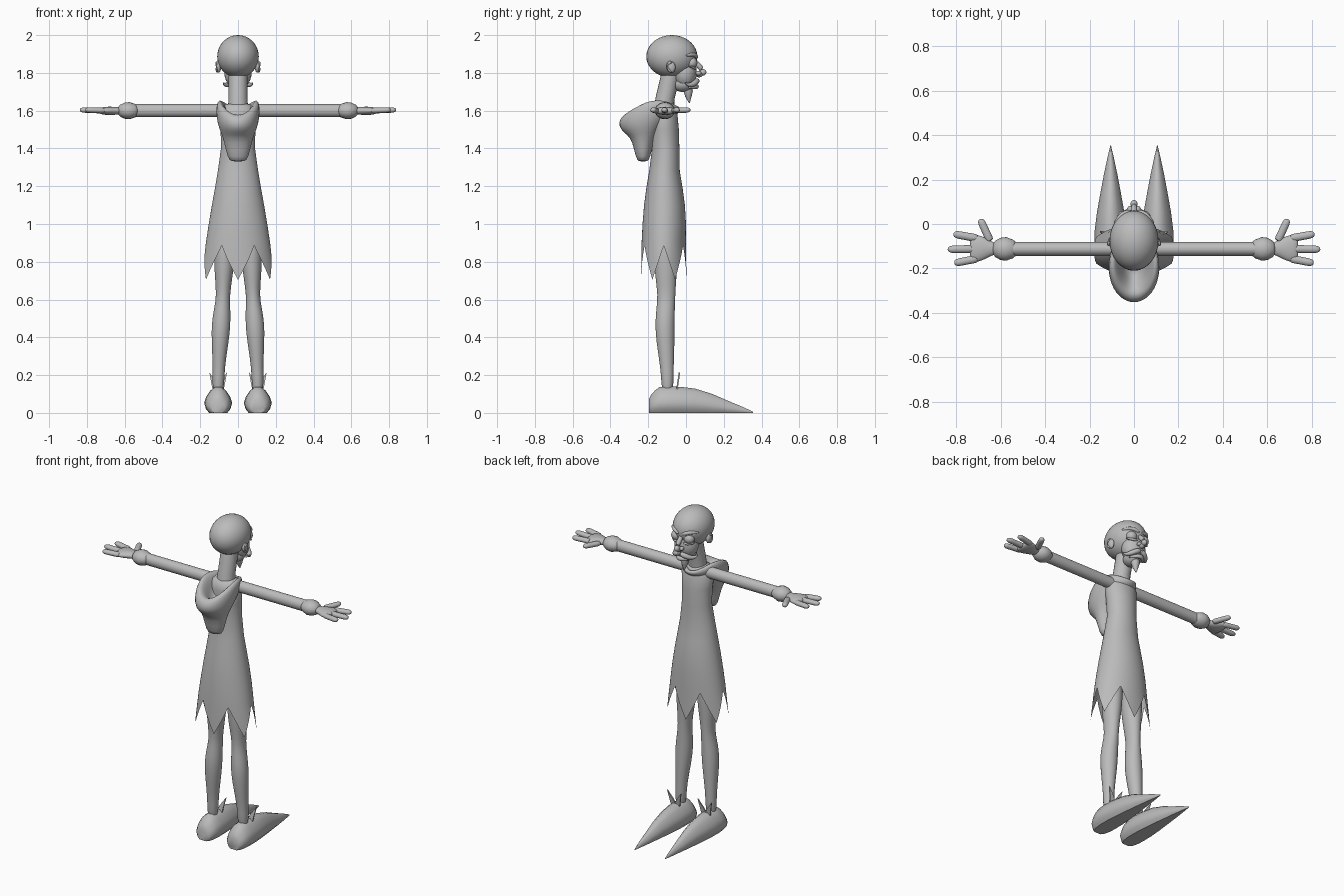
import bpy, bmesh, math
from mathutils import Vector, Matrix

grey = bpy.data.materials.new("plain grey")
grey.diffuse_color = (0.5, 0.5, 0.5, 1)


def finish(name, bm, mirror=False, subsurf=0, angle=60):
    bmesh.ops.recalc_face_normals(bm, faces=bm.faces[:])
    mesh = bpy.data.meshes.new(name)
    bm.to_mesh(mesh)
    bm.free()
    mesh.materials.append(grey)
    ob = bpy.data.objects.new(name, mesh)
    bpy.context.collection.objects.link(ob)
    if mirror:
        ob.modifiers.new("mirror", 'MIRROR').use_mirror_merge = False
    if subsurf:
        m = ob.modifiers.new("smooth", 'SUBSURF')
        m.levels = m.render_levels = subsurf
    bpy.ops.object.select_all(action='DESELECT')
    ob.select_set(True)
    bpy.context.view_layer.objects.active = ob
    bpy.ops.object.shade_smooth_by_angle(angle=math.radians(angle))
    return ob


def loft(name, rings, caps=(True, True), **kw):
    bm = bmesh.new()
    vr = [[bm.verts.new(p) for p in r] for r in rings]
    n = len(vr[0])
    for a, b in zip(vr, vr[1:]):
        for i in range(n):
            j = (i + 1) % n
            bm.faces.new((a[i], a[j], b[j], b[i]))
    if caps[0]:
        bm.faces.new(vr[0])
    if caps[1]:
        bm.faces.new(vr[-1])
    return finish(name, bm, **kw)


def ellipse(c, u, v, n=16):
    c, u, v = Vector(c), Vector(u), Vector(v)
    return [c + u * math.sin(t) + v * math.cos(t)
            for t in (2 * math.pi * i / n for i in range(n))]


def tube(name, pts, radii, flat=1.0, n=12, **kw):
    """Round tube along a path; flat scales its vertical thickness."""
    pts = [Vector(p) for p in pts]
    rings = []
    for i, p in enumerate(pts):
        d = (pts[min(i + 1, len(pts) - 1)] - pts[max(i - 1, 0)]).normalized()
        up = Vector((0, 0, 1)) if abs(d.z) < 0.9 else Vector((0, 1, 0))
        u = d.cross(up).normalized()
        rings.append(ellipse(p, u * radii[i], u.cross(d) * radii[i] * flat, n))
    return loft(name, rings, **kw)


def ball(name, c, r, rot=0, seg=24, **kw):
    bm = bmesh.new()
    bmesh.ops.create_uvsphere(bm, u_segments=seg, v_segments=seg // 2 + 2, radius=1)
    bm.transform(Matrix.Translation(c) @ Matrix.Rotation(rot, 4, 'X') @ Matrix.Diagonal((*r, 1)))
    return finish(name, bm, **kw)


# Tunic with six pointed hem tips
N = 48
body = [(1.64, .04, -.15, -.08), (1.625, .08, -.18, -.06), (1.58, .10, -.19, -.045),
        (1.5, .092, -.187, -.038), (1.4, .09, -.18, -.035), (1.28, .107, -.195, -.033),
        (1.19, .122, -.21, -.018), (1.1, .138, -.222, -.006), (1.0, .155, -.23, 0),
        (.9, .17, -.235, 0)]
rings = [ellipse((0, (b + f) / 2, z), (rx, 0, 0), (0, (b - f) / 2, 0), N) for z, rx, b, f in body]
hem = ellipse((0, -.118, 0), (.195, 0, 0), (0, -.12, 0), N)
for i, p in enumerate(hem):
    k = abs((i % 8) - 4) / 4          # 1 at a tip, 0 at a notch
    p.z = .885 - .18 * k
    t = (.9 - p.z) / .19
    q = rings[-1][i]
    p.x, p.y = q.x + (p.x - q.x) * t, q.y + (p.y - q.y) * t
rings.append(hem)
loft("tunic", rings, caps=(True, False))

# Hood hanging on the back: back y/z, front y/z, half width, side lift
hood = [(-.25, 1.33, -.205, 1.33, .035, 0), (-.265, 1.345, -.19, 1.345, .055, 0),
        (-.285, 1.44, -.17, 1.44, .075, 0), (-.31, 1.47, -.14, 1.49, .09, 0),
        (-.35, 1.50, -.08, 1.56, .11, 0), (-.36, 1.54, -.03, 1.59, .118, .03),
        (-.335, 1.58, -.02, 1.61, .112, .06), (-.295, 1.575, -.04, 1.62, .088, .06),
        (-.255, 1.54, -.06, 1.60, .062, .04), (-.21, 1.52, -.08, 1.58, .045, 0)]
rings = []
for yb, zb, yf, zf, rx, lift in hood:
    r = ellipse((0, (yb + yf) / 2, (zb + zf) / 2), (rx, 0, 0),
                (0, (yb - yf) / 2, (zb - zf) / 2), 20)
    for i, p in enumerate(r):
        p.z += lift * math.sin(2 * math.pi * i / 20) ** 2
    rings.append(r)
loft("hood", rings, subsurf=1, angle=180)

# Neck, skull, jaw and ears
tube("neck", [(0, -.12, 1.58), (0, -.11, 1.67), (0, -.088, 1.76), (0, -.07, 1.84)],
     [.055, .05, .05, .052], n=20)
ball("skull", (0, -.075, 1.887), (.11, .135, .113), seg=32)
ball("face", (0, -.005, 1.80), (.072, .062, .085))
ball("jaw", (0, -.01, 1.745), (.052, .062, .045), rot=.2)
ball("ear", (.103, -.08, 1.832), (.014, .024, .032), rot=.2, seg=16, mirror=True)
tube("ear_rim", [(.108, -.075, 1.80), (.115, -.1, 1.82), (.117, -.1, 1.85), (.112, -.07, 1.858)],
     [.005, .008, .008, .005], mirror=True, subsurf=1)

# Eyes, lids and brows
ball("eye", (.043, .03, 1.853), (.032, .03, .03), mirror=True)
tube("lower_lid", [(.013, .05, 1.83), (.045, .052, 1.822), (.08, .02, 1.835)],
     [.006, .009, .005], mirror=True, subsurf=1)
tube("brow", [(.006, .055, 1.878), (.035, .055, 1.892), (.065, .035, 1.9), (.092, -.005, 1.89)],
     [.009, .012, .011, .006], mirror=True, subsurf=1)

# Hooked nose
tube("nose", [(0, .04, 1.87), (0, .062, 1.845), (0, .085, 1.82), (0, .09, 1.8), (0, .05, 1.785)],
     [.012, .014, .017, .02, .02], subsurf=1)
ball("nose_tip", (0, .09, 1.803), (.016, .018, .017), seg=16)
ball("nostril", (.017, .066, 1.798), (.013, .016, .012), seg=16, mirror=True)

# Moustache, lower lip and pointed beard
tube("moustache", [(0, .06, 1.762), (.025, .058, 1.755), (.05, .04, 1.74),
                   (.068, .012, 1.733), (.08, -.005, 1.75)],
     [.013, .016, .016, .011, .003], mirror=True, subsurf=1)
tube("lower_lip", [(-.05, .01, 1.722), (-.025, .048, 1.725), (0, .06, 1.728),
                   (.025, .048, 1.725), (.05, .01, 1.722)],
     [.006, .012, .014, .012, .006], subsurf=1)
tube("beard", [(0, .01, 1.725), (0, .012, 1.70), (0, .013, 1.675), (0, .018, 1.64)],
     [.025, .024, .017, .002])

# Arms with cuffs
tube("arm", [(.0, -.112, 1.6), (.56, -.112, 1.6)], [.032, .032], flat=1.08, n=24, mirror=True)
tube("cuff", [(x, -.112, 1.6) for x in (.53, .545, .575, .6, .625, .635)],
     [.03, .042, .053, .05, .036, .02], flat=.85, n=20, mirror=True)

# Hands: flat palm, three fingers and a thumb
palm = [(.615, -.112, .025, .02), (.64, -.11, .032, .02), (.67, -.109, .05, .023),
        (.705, -.11, .064, .022), (.73, -.11, .06, .017), (.738, -.11, .045, .01)]
loft("palm", [ellipse((x, y, 1.599), (0, w, 0), (0, 0, h)) for x, y, w, h in palm],
     mirror=True, subsurf=1)
for nm, a, b in (("front_finger", (.70, -.065), (.812, -.045)),
                 ("middle_finger", (.71, -.112), (.838, -.114)),
                 ("back_finger", (.70, -.155), (.808, -.176)),
                 ("thumb", (.645, -.08), (.692, .022))):
    a, b = Vector(a), Vector(b)
    pts = [(*a.lerp(b, t), 1.6 + .004 * t) for t in (0, .3, .6, .85, .96, 1)]
    tube(nm, pts, [.02, .018, .018, .018, .013, .005], flat=.85, mirror=True, subsurf=1)

# Legs: z, centre x, half width, back y, front y
leg = [(1.0, .07, .058, -.18, -.035), (.8, .072, .056, -.172, -.042), (.72, .076, .047, -.163, -.05),
       (.62, .079, .036, -.15, -.056), (.56, .083, .043, -.157, -.058), (.47, .09, .052, -.165, -.06),
       (.38, .094, .046, -.158, -.06), (.28, .1, .036, -.143, -.063), (.2, .103, .031, -.132, -.066),
       (.1, .105, .032, -.13, -.066)]
loft("leg", [ellipse((x, (b + f) / 2, z), (w, 0, 0), (0, (b - f) / 2, 0)) for z, x, w, b, f in leg],
     mirror=True, subsurf=1)

# Long pointed shoes: y, half width, height
section = [(-.65, 0), (-.88, .15), (-1, .38), (-.85, .62), (-.55, .85), (-.2, 1),
           (.2, 1), (.55, .85), (.85, .62), (1, .38), (.88, .15), (.65, 0)]
shoe = [(-.197, .035, .07), (-.185, .052, .095), (-.165, .063, .118), (-.14, .07, .137),
        (-.1, .074, .14), (-.03, .072, .138), (.05, .062, .128), (.14, .046, .1),
        (.22, .031, .065), (.3, .014, .032), (.355, .001, .006)]
loft("shoe", [[Vector((.105 + sx * w, y, sz * h)) for sx, sz in section] for y, w, h in shoe],
     mirror=True, angle=50)

# Pointed ankle flaps in front of each leg
bm = bmesh.new()
outline = [(-.03, .125), (.03, .125), (.047, .215), (.012, .165), (0, .14), (-.012, .165), (-.047, .215)]
front, back = [[bm.verts.new((.105 + x, -.052 + (z - .125) * .15 + d, z)) for x, z in outline]
               for d in (.008, 0)]
bm.faces.new(front)
bm.faces.new(back)
for i in range(len(outline)):
    j = (i + 1) % len(outline)
    bm.faces.new((front[i], front[j], back[j], back[i]))
finish("ankle_flap", bm, mirror=True, angle=30)
